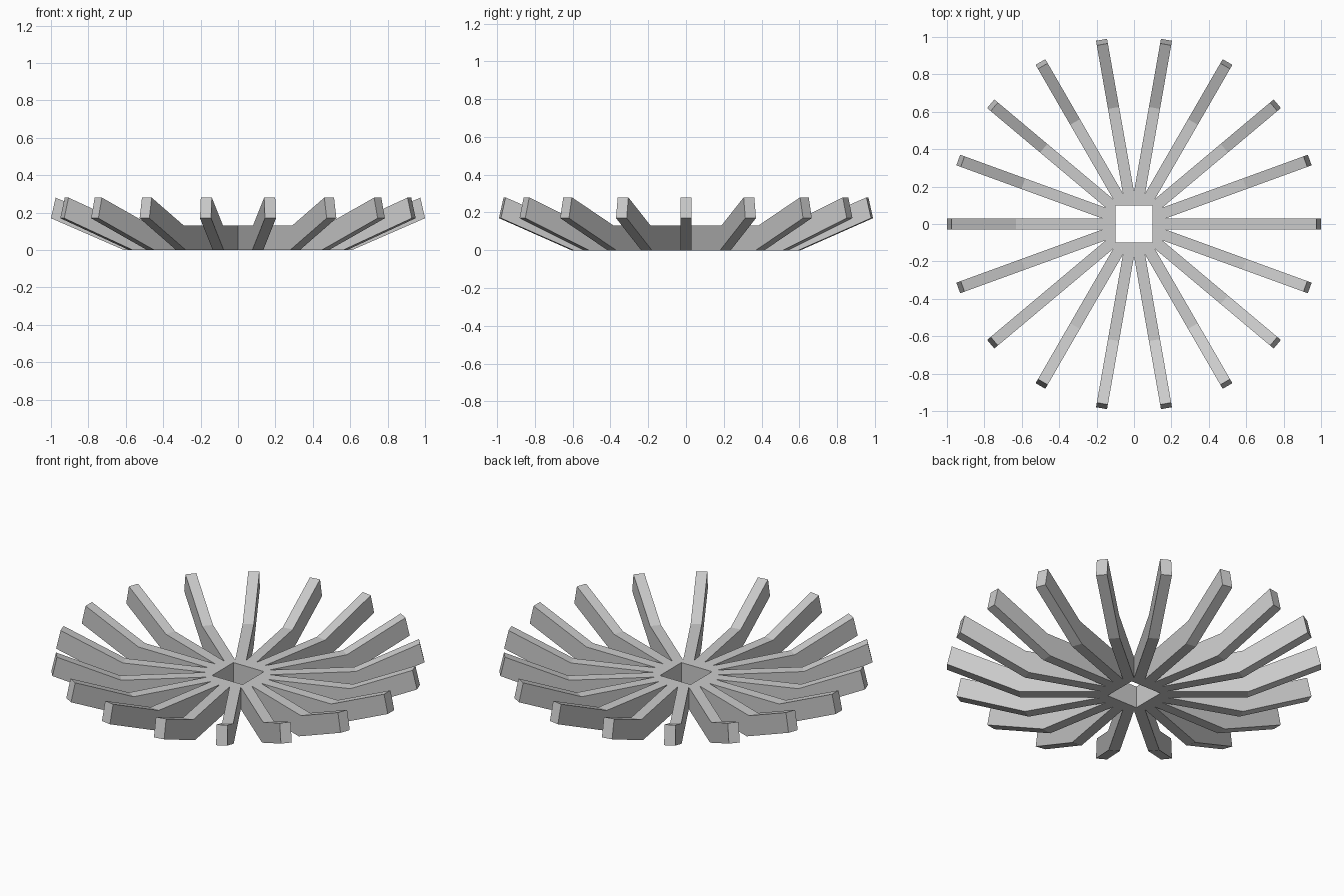
import bpy
import bmesh
from math import radians, sin, cos, tan
from mathutils import Matrix, Vector

cube = bpy.data.objects.get("Cube")
if cube:
    bpy.data.objects.remove(cube)

ARMS = 18
STEP = radians(360 / ARMS)
HALF_WIDTH = 0.03
HEIGHT = 0.13
HOLE = 0.1
INNER = HALF_WIDTH / tan(STEP / 2)  # where neighbouring arms meet

grey = bpy.data.materials.new("light grey")
grey.use_nodes = True
grey.diffuse_color = (0.6, 0.6, 0.6, 1)
grey.node_tree.nodes["Principled BSDF"].inputs["Base Color"].default_value = (0.6, 0.6, 0.6, 1)

bm = bmesh.new()

# Hub: many-sided plate with a square hole through it
rim_radius = HALF_WIDTH / sin(STEP / 2)
rims, squares = [], []
for z in (0, HEIGHT):
    rims.append([bm.verts.new((rim_radius * cos((i + 0.5) * STEP),
                               rim_radius * sin((i + 0.5) * STEP), z)) for i in range(ARMS)])
    squares.append([bm.verts.new((x * HOLE, y * HOLE, z))
                    for x, y in ((1, 1), (-1, 1), (-1, -1), (1, -1))])

# Each hub face is split into four pieces, one per side of the hole
splits = (2, 6, 11, 15, 2 + ARMS)
for rim, square in zip(rims, squares):
    for k in range(4):
        outer = [rim[i % ARMS] for i in range(splits[k], splits[k + 1] + 1)]
        bm.faces.new(outer + [square[(k + 1) % 4], square[k]])
low, high = squares
for k in range(4):
    n = (k + 1) % 4
    bm.faces.new((low[k], low[n], high[n], high[k]))

# Arms: flat spoke that bends upward, continued from each side of the hub
stations = (((0.61, 0), (0.63, HEIGHT)), ((1.0, 0.17), (0.975, 0.28)))
for i in range(ARMS):
    turn = Matrix.Rotation(i * STEP, 3, "Z")
    ring = [rims[0][i - 1], rims[0][i], rims[1][i], rims[1][i - 1]]
    for (rb, zb), (rt, zt) in stations:
        corners = ((rb, -HALF_WIDTH, zb), (rb, HALF_WIDTH, zb),
                   (rt, HALF_WIDTH, zt), (rt, -HALF_WIDTH, zt))
        new_ring = [bm.verts.new(turn @ Vector(c)) for c in corners]
        for k in range(4):
            n = (k + 1) % 4
            bm.faces.new((ring[k], ring[n], new_ring[n], new_ring[k]))
        ring = new_ring
    bm.faces.new(ring)

bmesh.ops.recalc_face_normals(bm, faces=bm.faces[:])
mesh = bpy.data.meshes.new("spoked_bowl")
bm.to_mesh(mesh)
bm.free()
mesh.materials.append(grey)
bowl = bpy.data.objects.new("spoked_bowl", mesh)
bpy.context.collection.objects.link(bowl)
